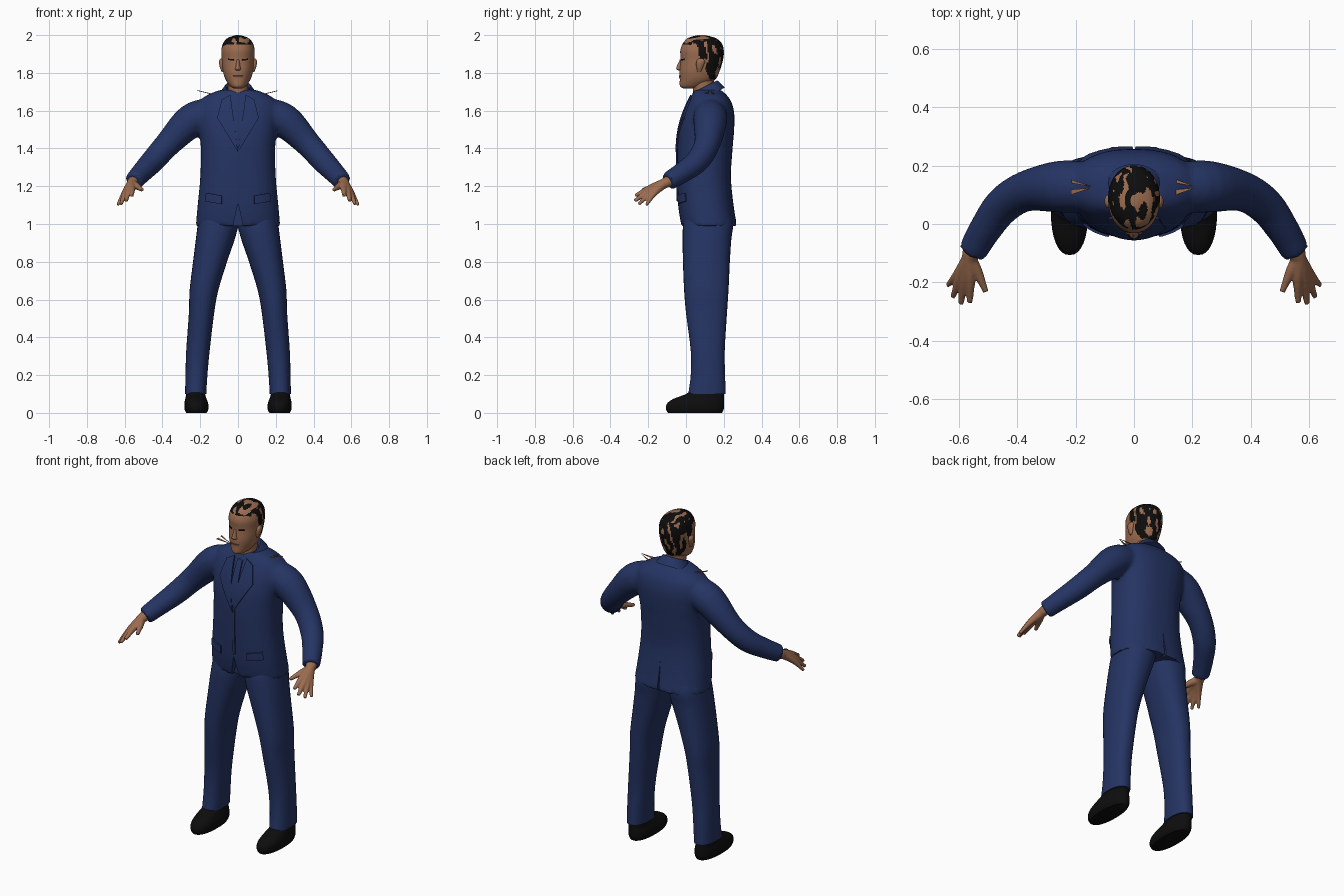
import bpy, bmesh, math
from mathutils import Vector, noise

cube = bpy.data.objects.get("Cube")
if cube:
    bpy.data.objects.remove(cube, do_unlink=True)


def material(name, rgb):
    m = bpy.data.materials.new(name)
    m.use_nodes = True
    m.diffuse_color = (*rgb, 1)
    bsdf = m.node_tree.nodes["Principled BSDF"]
    bsdf.inputs["Base Color"].default_value = (*rgb, 1)
    bsdf.inputs["Roughness"].default_value = 0.8
    return m


NAVY = material("navy cloth", (0.018, 0.034, 0.125))
SKIN = material("skin", (0.33, 0.15, 0.08))
BLACK = material("black", (0.004, 0.004, 0.004))
LIP = material("lips", (0.22, 0.085, 0.05))


def smooth_path(rows, steps):
    """Catmull-Rom interpolation through rows of numbers."""
    out = []
    for i in range(len(rows) - 1):
        a, b, c, d = (rows[max(0, min(len(rows) - 1, i + k))] for k in (-1, 0, 1, 2))
        for s in range(steps):
            t = s / steps
            out.append([q + t / 2 * (r - p + t * (2 * p - 5 * q + 4 * r - u + t * (3 * (q - r) + u - p)))
                        for p, q, r, u in zip(a, b, c, d)])
    return out + [list(rows[-1])]


def skin_rings(bm, rings):
    """Bridge rings of points and cap both ends."""
    rings = [[bm.verts.new(p) for p in ring] for ring in rings]
    n = len(rings[0])
    for a, b in zip(rings, rings[1:]):
        for i in range(n):
            bm.faces.new((a[i], a[(i + 1) % n], b[(i + 1) % n], b[i]))
    bm.faces.new(rings[0][::-1])
    bm.faces.new(rings[-1])


def loft(bm, rows, seg=32, steps=4, power=2.3, slope=0.0):
    """Upright loft; each row is z, centre x, half width, front y, back y."""
    rings = []
    for z, cx, rx, y0, y1 in smooth_path(rows, steps):
        ring = []
        for i in range(seg):
            a = math.tau * i / seg
            c, s = math.cos(a), math.sin(a)
            x = rx * math.copysign(abs(c) ** (2 / power), c)
            y = (y1 - y0) / 2 * math.copysign(abs(s) ** (2 / power), s)
            ring.append((cx + x, (y0 + y1) / 2 + y, z + slope * y))
        rings.append(ring)
    skin_rings(bm, rings)


def tube(bm, rows, side=1, seg=16, steps=4):
    """Round limb; each row is x, y, z, radius."""
    path = smooth_path(rows, steps)
    pts = [Vector((side * p[0], p[1], p[2])) for p in path]
    rings = []
    for i, p in enumerate(pts):
        q = (pts[min(i + 1, len(pts) - 1)] - pts[max(i - 1, 0)]).to_track_quat('Z', 'Y')
        rings.append([p + q @ Vector((math.cos(a), math.sin(a), 0)) * path[i][3]
                      for a in (math.tau * k / seg for k in range(seg))])
    skin_rings(bm, rings)


def make(name, bm, *mats):
    bmesh.ops.recalc_face_normals(bm, faces=bm.faces)
    me = bpy.data.meshes.new(name)
    bm.to_mesh(me)
    bm.free()
    ob = bpy.data.objects.new(name, me)
    bpy.context.collection.objects.link(ob)
    for m in mats:
        me.materials.append(m)
    return ob


def finish(ob, angle=40):
    """Apply the modifiers and shade smooth."""
    deps = bpy.context.evaluated_depsgraph_get()
    me = bpy.data.meshes.new_from_object(ob.evaluated_get(deps))
    ob.modifiers.clear()
    ob.data = me
    bpy.ops.object.select_all(action='DESELECT')
    ob.select_set(True)
    bpy.context.view_layer.objects.active = ob
    bpy.ops.object.shade_smooth_by_angle(angle=math.radians(angle))
    return ob


def fuse(ob, voxel, rounds):
    """Melt overlapping limbs into one skin."""
    m = ob.modifiers.new("fuse", 'REMESH')
    m.mode, m.voxel_size = 'VOXEL', voxel
    m = ob.modifiers.new("relax", 'SMOOTH')
    m.factor, m.iterations = 0.5, rounds


def mirror(ob):
    ob.modifiers.new("mirror", 'MIRROR').use_axis[0] = True


def panel(name, corners, target, mat, thick=0.006, sides=(1, -1)):
    """Thin four-cornered plate (x, z corners) laid on the front of a target."""
    bm = bmesh.new()
    n = 12
    a, b, c, d = (Vector(p) for p in corners)
    for s in sides:
        grid = [[bm.verts.new((s * p.x, -0.4, p.y)) for p in
                 (a.lerp(b, i / n).lerp(d.lerp(c, i / n), j / n) for i in range(n + 1))]
                for j in range(n + 1)]
        for j in range(n):
            for i in range(n):
                bm.faces.new((grid[j][i], grid[j][i + 1], grid[j + 1][i + 1], grid[j + 1][i]))
    ob = make(name, bm, mat)
    w = ob.modifiers.new("lay", 'SHRINKWRAP')
    w.target, w.wrap_method, w.wrap_mode = target, 'PROJECT', 'ABOVE_SURFACE'
    w.use_project_y, w.offset = True, thick / 2
    m = ob.modifiers.new("thickness", 'SOLIDIFY')
    m.thickness, m.offset = thick, 0
    return finish(ob)


# Jacket: body and both sleeves fused
bm = bmesh.new()
loft(bm, [(0.99, 0, 0.224, -0.025, 0.27), (1.1, 0, 0.214, -0.042, 0.252), (1.25, 0, 0.2, -0.047, 0.238),
          (1.4, 0, 0.197, -0.047, 0.247), (1.5, 0, 0.207, -0.037, 0.255), (1.58, 0, 0.217, -0.015, 0.256),
          (1.64, 0, 0.21, 0.01, 0.243), (1.68, 0, 0.168, 0.03, 0.218), (1.71, 0, 0.095, 0.045, 0.185)],
     power=2.4)
for side in (1, -1):
    tube(bm, [(0.15, 0.125, 1.585, 0.085), (0.25, 0.128, 1.545, 0.09), (0.37, 0.112, 1.425, 0.07),
              (0.45, 0.062, 1.335, 0.064), (0.51, -0.02, 1.272, 0.056), (0.553, -0.095, 1.225, 0.05)], side)
jacket = make("jacket", bm, NAVY)
fuse(jacket, 0.011, 5)

# Front opening and back vent are cut out of the hem
bm = bmesh.new()
for half, top, y0, y1 in ((0.035, 1.11, -0.2, 0.0), (0.007, 1.16, 0.235, 0.4)):
    skin_rings(bm, [[(-half, y, 0.95), (half, y, 0.95), (0, y, top)] for y in (y0, y1)])
cutter = make("hem_cutter", bm)
cutter.hide_render = True
cut = jacket.modifiers.new("hem openings", 'BOOLEAN')
cut.operation, cut.solver, cut.object = 'DIFFERENCE', 'EXACT', cutter
finish(jacket)
bpy.data.objects.remove(cutter, do_unlink=True)

# Collar, lapels, tie, pocket flaps
bm = bmesh.new()
loft(bm, [(1.675, 0, 0.108, 0.02, 0.205), (1.705, 0, 0.085, 0.03, 0.185),
          (1.728, 0, 0.068, 0.037, 0.163), (1.715, 0, 0.058, 0.045, 0.15)], slope=0.5, power=2)
finish(make("collar", bm, NAVY))
panel("lapels", [(0.04, 1.68), (0.085, 1.655), (0.108, 1.56), (0.0, 1.38)], jacket, NAVY, 0.009)
panel("tie", [(-0.016, 1.67), (0.016, 1.67), (0.026, 1.42), (-0.026, 1.42)], jacket, NAVY, 0.007, (1,))
panel("front_edge", [(0.0, 1.4), (0.014, 1.39), (0.014, 1.13), (0.0, 1.12)], jacket, NAVY, 0.006, (1,))
panel("pocket_flaps", [(0.085, 1.15), (0.165, 1.165), (0.17, 1.12), (0.085, 1.105)], jacket, NAVY, 0.008)

# Trousers
bm = bmesh.new()
loft(bm, [(0.1, 0.224, 0.056, 0.012, 0.21), (0.2, 0.22, 0.058, 0.025, 0.207), (0.33, 0.212, 0.062, 0.025, 0.205),
          (0.53, 0.193, 0.067, 0.0, 0.217), (0.65, 0.18, 0.076, -0.01, 0.225), (0.8, 0.148, 0.09, -0.016, 0.232),
          (0.92, 0.12, 0.103, -0.018, 0.24), (1.0, 0.105, 0.108, -0.015, 0.25), (1.06, 0.1, 0.106, 0.0, 0.235)])
trousers = make("trousers", bm, NAVY)
mirror(trousers)
finish(trousers, 60)

# Shoes
bm = bmesh.new()
loft(bm, [(0.0, 0.22, 0.054, -0.096, 0.19), (0.02, 0.22, 0.063, -0.106, 0.2), (0.05, 0.221, 0.063, -0.1, 0.202),
          (0.075, 0.223, 0.056, -0.065, 0.202), (0.1, 0.224, 0.05, 0.0, 0.2), (0.13, 0.225, 0.045, 0.04, 0.19)])
shoes = make("shoes", bm, BLACK)
mirror(shoes)
finish(shoes, 60)

# Hands: fingers fanned from the wrist: knuckle, then tip
fingers = [((0.535, -0.165, 1.2), (0.507, -0.232, 1.18), 0.015),
           ((0.56, -0.19, 1.19), (0.562, -0.268, 1.15), 0.015),
           ((0.58, -0.19, 1.178), (0.592, -0.272, 1.122), 0.015),
           ((0.594, -0.183, 1.168), (0.62, -0.25, 1.105), 0.014),
           ((0.603, -0.17, 1.16), (0.637, -0.21, 1.1), 0.013)]
bm = bmesh.new()
for side in (1, -1):
    for knuckle, tip, r in fingers:
        tube(bm, [(0.545, -0.07, 1.235, 0.03), (0.562, -0.115, 1.215, 0.027),
                  (*knuckle, r + 0.003), (*tip, r * 0.65)], side, 12)
hands = make("hands", bm, SKIN)
fuse(hands, 0.005, 3)
finish(hands, 80)

# Neck and ears
bm = bmesh.new()
loft(bm, [(1.62, 0, 0.056, 0.045, 0.15), (1.7, 0, 0.053, 0.038, 0.145), (1.8, 0, 0.056, 0.03, 0.15)], power=2)
finish(make("neck", bm, SKIN))
bm = bmesh.new()
loft(bm, [(1.805, 0.08, 0.006, 0.062, 0.078), (1.83, 0.085, 0.011, 0.055, 0.09),
          (1.86, 0.088, 0.013, 0.055, 0.1), (1.875, 0.086, 0.006, 0.065, 0.09)], seg=16, power=2)
ears = make("ears", bm, SKIN)
mirror(ears)
finish(ears, 60)

# Head with a streaky hair cap
bm = bmesh.new()
loft(bm, [(1.718, 0, 0.022, -0.015, 0.05), (1.73, 0, 0.042, -0.032, 0.1), (1.765, 0, 0.066, -0.033, 0.155),
          (1.81, 0, 0.08, -0.034, 0.178), (1.87, 0, 0.086, -0.028, 0.196), (1.92, 0, 0.088, -0.03, 0.2),
          (1.96, 0, 0.077, -0.014, 0.187), (1.985, 0, 0.054, 0.012, 0.155), (2.0, 0, 0.012, 0.06, 0.1)],
     seg=80, steps=8, power=2.1)
head = make("head", bm, SKIN, BLACK)
for f in head.data.polygons:
    c = f.center
    hairline = 1.95 - 0.3 * max(0, c.y - 0.01)
    if c.y > 0.065:
        hairline = max(1.765, 1.9 - 2.2 * (c.y - 0.065))
    crown = c.z > 1.97
    streak = noise.noise(Vector((c.x * 45, c.y * (18 if crown else 45), c.z * 18)))
    limit = 0.1 if crown else 0.22
    f.material_index = int(c.z > hairline and streak < limit)
finish(head, 80)

# Face
bm = bmesh.new()
loft(bm, [(1.812, 0, 0.009, -0.04, 0.0), (1.82, 0, 0.018, -0.05, 0.0), (1.832, 0, 0.013, -0.05, 0.0),
          (1.87, 0, 0.008, -0.033, 0.0)], seg=16, power=2)
finish(make("nose", bm, SKIN), 80)
panel("eyes", [(0.022, 1.873), (0.05, 1.875), (0.052, 1.868), (0.022, 1.865)], head, BLACK, 0.003)
panel("mouth", [(-0.026, 1.785), (0.026, 1.785), (0.02, 1.777), (-0.02, 1.777)], head, LIP, 0.004, (1,))

# Loose slivers above the shoulders
bm = bmesh.new()
for s in (1, -1):
    wide, tip = (0.145, 0.21) if s > 0 else (0.215, 0.145)
    for y0, y1, yt in ((0.14, 0.152, 0.128), (0.1, 0.118, 0.124)):
        bm.faces.new([bm.verts.new((s * x, y, 1.655 + 0.24 * x))
                      for x, y in ((wide, y0), (wide, y1), (tip, yt))])
slivers = make("shoulder_slivers", bm, SKIN)
slivers.modifiers.new("thickness", 'SOLIDIFY').thickness = 0.002
